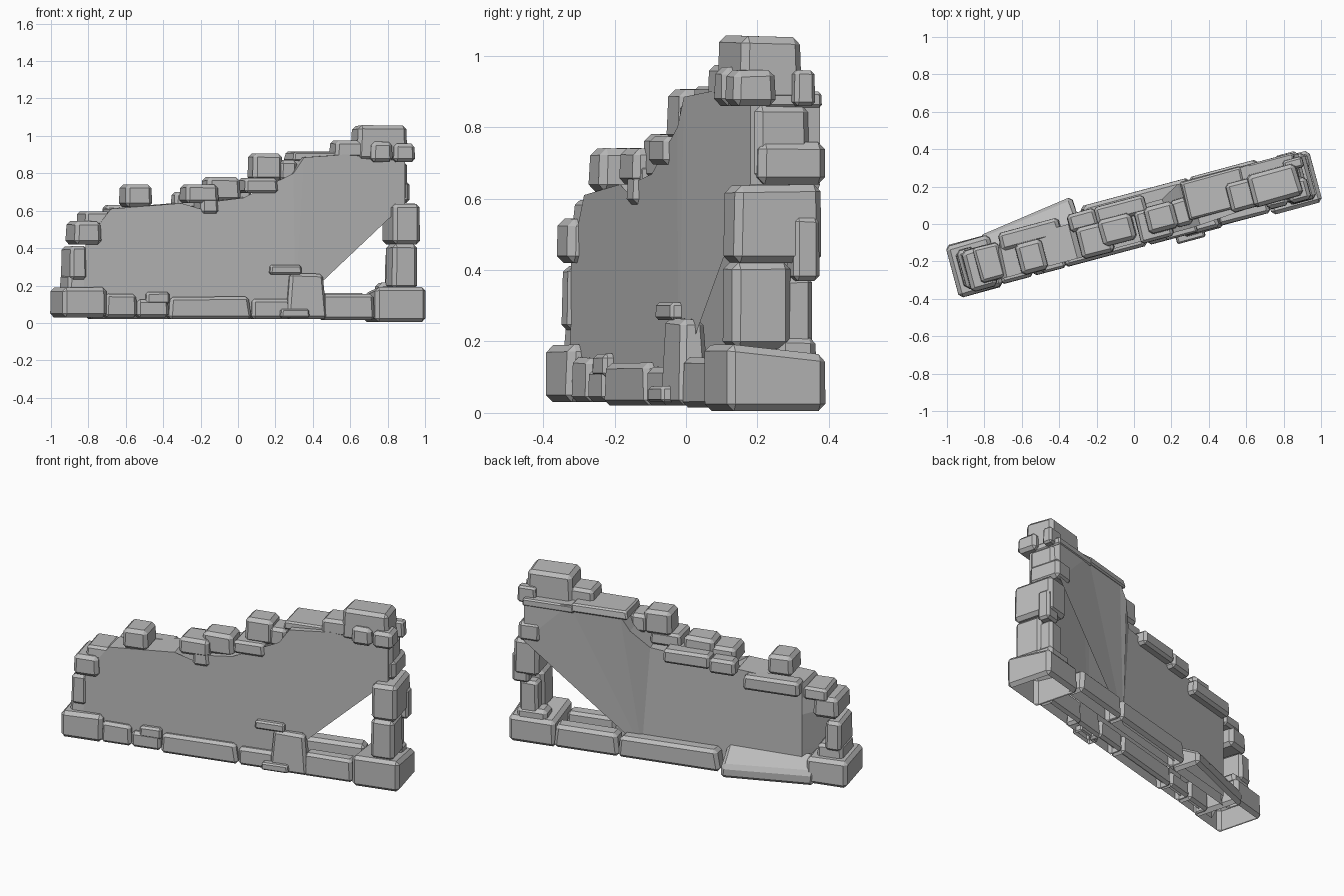
import bpy, bmesh, math, random
from mathutils import Matrix

random.seed(4)
if "Cube" in bpy.data.objects:
    bpy.data.objects.remove(bpy.data.objects["Cube"])

# One stone colour
stone_grey = bpy.data.materials.new("stone_grey")
stone_grey.use_nodes = True
GREY = (0.5, 0.5, 0.5, 1)
stone_grey.diffuse_color = GREY
stone_grey.node_tree.nodes["Principled BSDF"].inputs["Base Color"].default_value = GREY

# The wall is laid out along its own length, then turned on the ground
TURN = Matrix.Rotation(math.radians(15), 4, "Z")


def finish(name, bm):
    bm.transform(TURN)
    mesh = bpy.data.meshes.new(name)
    bm.to_mesh(mesh)
    bm.free()
    mesh.materials.append(stone_grey)
    obj = bpy.data.objects.new(name, mesh)
    bpy.context.collection.objects.link(obj)


def stone(name, along, across, height, taper=0.05, shape=None):
    """Chamfered, slightly uneven block filling three (low, high) ranges."""
    spans = (along, across, height)
    size = [b - a for a, b in spans]
    bm = bmesh.new()
    bmesh.ops.create_cube(bm, size=1)
    for v in bm.verts:
        top = v.co.z > 0
        if top:
            v.co.x *= 1 - taper
            v.co.y *= 1 - taper
        for i in range(3):
            wobble = random.uniform(-0.02, 0.02) if top else 0
            v.co[i] = sum(spans[i]) / 2 + size[i] * (v.co[i] + wobble)
        if shape:
            v.co = shape(v.co)
    bmesh.ops.bevel(bm, geom=list(bm.edges), offset=min(0.02, min(size) * 0.18),
                    segments=1, affect="EDGES", clamp_overlap=True)
    bmesh.ops.recalc_face_normals(bm, faces=bm.faces)
    # Stones resting on the ground are open underneath
    if height[0] < 0.05:
        under = [f for f in bm.faces if f.normal.z < -0.95]
        bmesh.ops.delete(bm, geom=under, context="FACES")
    finish(name, bm)


def course(name, across, pieces):
    """Row of stones sharing one depth: (start, end, bottom, top)."""
    for i, (a, b, low, high) in enumerate(pieces, 1):
        stone(f"{name}_{i}", (a, b), across, (low, high))


# Rendered faces of the wall: open shell with a broken upper outline
CREST = [(-.88, .06), (-.88, .2), (-.87, .42), (-.8, .52), (-.73, .61),
         (-.34, .64), (-.24, .57), (-.165, .59), (-.155, .65), (.18, .69),
         (.28, .8), (.34, .885), (.64, .905), (.91, .86), (.91, .64)]


def front_point(u, z):
    return u, -0.1 + 0.07 * max(0, u - 0.3), z


def back_point(u, z):
    return max(u, -0.72), 0.145 if u > 0.25 and z > 0.5 else 0.09, z


bm = bmesh.new()
front = [bm.verts.new(front_point(u, z)) for u, z in CREST + [(.43, .21), (.29, .06)]]
back = [bm.verts.new(back_point(u, z)) for u, z in CREST + [(.23, .06)]]
bm.faces.new(front)
bm.faces.new(back)
for i in range(len(CREST) - 1):
    bm.faces.new((front[i], front[i + 1], back[i + 1], back[i]))
bmesh.ops.triangulate(bm, faces=[f for f in bm.faces if len(f.verts) > 4])
bmesh.ops.recalc_face_normals(bm, faces=bm.faces)
finish("wall_panels", bm)


# The high corner drops at its back edge; the rear slab leans outward
def drop_back(p):
    if p.y > 0 and p.z > 0.1:
        p.z -= 0.035
    return p


def lean_out(p):
    if p.y > 0.12:
        p.y += 0.07 * (p.x + 0.8) / 0.5
        if p.z > 0.1:
            p.z -= 0.09
    return p


# Footing: two corner stones and a front and back course
stone("corner_stone_right", (-1.005, -.76), (-.142, .15), (.03, .19), .03)
stone("corner_stone_left", (.725, 1.005), (-.145, .14), (.005, .195), .02, drop_back)
stone("corner_rubble", (.78, .965), (.01, .125), (.1, .215))
course("front_footing", (-.13, -.04), [
    (-.77, -.59, .03, .155), (-.59, -.415, .03, .125),
    (-.415, .045, .02, .14), (.045, .26, .02, .13), (.43, .725, .015, .155)])
stone("front_upright", (.235, .46), (-.14, -.05), (.02, .265), .22)
course("front_chips", (-.165, -.1), [(.195, .355, .03, .075)])
course("front_ledge", (-.13, -.06), [(.145, .32, .26, .31), (-.54, -.41, .1, .165)])
course("back_footing", (.06, .165), [
    (-.26, .35, .02, .15), (.34, .73, .02, .16)])
stone("back_slab", (-.81, -.28), (.05, .155), (.02, .19), 0, lean_out)

# Pillar of blocks at the high end
for i, (a, b, c, d, low, high) in enumerate([
        (.825, .965, -.12, .05, .18, .42), (.83, .98, -.12, .135, .42, .64),
        (.81, .945, -.04, .155, .64, .76), (.82, .93, -.045, .115, .65, .86),
        (.89, .99, .05, .125, .37, .55), (.84, .95, .03, .115, .18, .38)], 1):
    stone(f"pillar_block_{i}", (a, b), (c, d), (low, high), .03)

# Stack at the low end
for i, (a, b, c, d, low, high) in enumerate([
        (-.965, -.81, -.1, .1, .17, .26), (-.955, -.86, -.11, .11, .23, .41),
        (-.935, -.785, -.13, .1, .42, .545), (-.87, -.73, -.1, .1, .52, .595)], 1):
    stone(f"end_block_{i}", (a, b), (c, d), (low, high))

# Broken crest, stepping up along the wall
course("crest_low", (-.115, .06), [
    (-.65, -.5, .62, .74), (-.315, -.135, .64, .74),
    (-.235, -.13, .58, .7), (.01, .195, .695, .775)])
course("crest_mid", (-.08, .07), [
    (-.19, 0, .65, .78), (.065, .23, .76, .905), (.21, .31, .76, .87)])
course("crest_cap", (-.06, .155), [(.29, .63, .865, .915)])
course("crest_cap_end", (-.02, .15), [(.61, .92, .855, .9)])
course("back_ledge", (.04, .14), [
    (-.72, -.38, .54, .63), (-.19, .09, .63, .715), (-.34, -.18, .61, .7)])

# Summit blocks on the high corner
stone("summit_block", (.64, .92), (-.085, .095), (.87, 1.055))
stone("summit_side", (.52, .71), (-.08, .08), (.88, .975))
course("summit_front", (-.115, .01), [(.71, .83, .86, .97), (.835, .955, .86, .96)])
course("summit_back", (.06, .12), [(.85, .96, .86, .96)])
